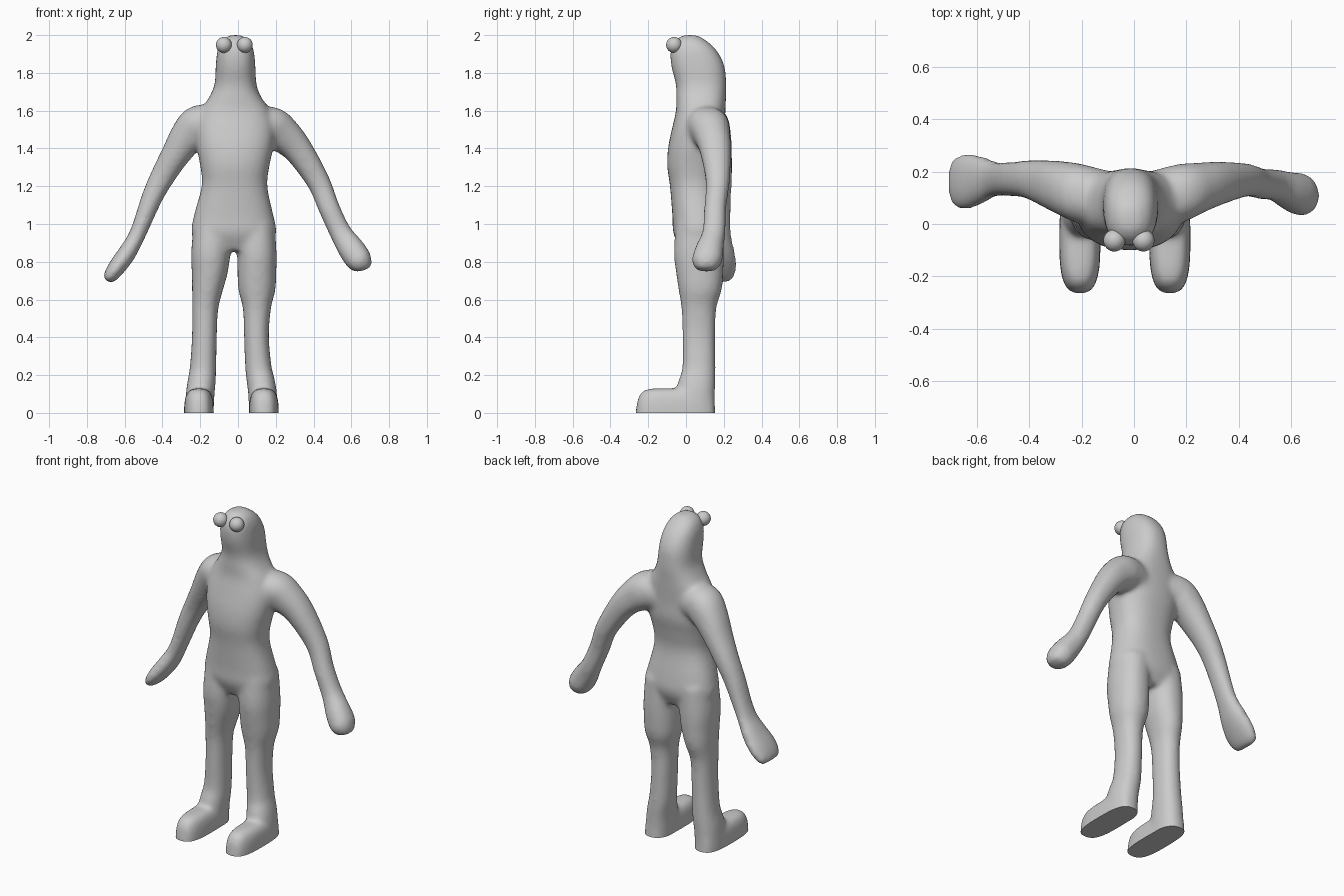
import bpy, bmesh, math
from mathutils import Vector

if "Cube" in bpy.data.objects:
    bpy.data.objects.remove(bpy.data.objects["Cube"])

skin = bpy.data.materials.new("clay grey")
skin.diffuse_color = (0.6, 0.6, 0.6, 1)
skin.use_nodes = True
skin.node_tree.nodes["Principled BSDF"].inputs["Base Color"].default_value = skin.diffuse_color
INFLATE = 0.004  # makes up for the shrinkage of the smoothing pass


def spline(rows, steps=4):
    """Catmull-Rom interpolation of the section rows."""
    out = []
    for i in range(len(rows) - 1):
        a, b, c, d = (rows[min(max(k, 0), len(rows) - 1)] for k in (i - 1, i, i + 1, i + 2))
        for s in range(steps):
            t = s / steps
            out.append([0.5 * (2 * q + (r - p) * t + (2 * p - 5 * q + 4 * r - w) * t * t
                               + (3 * q - p - 3 * r + w) * t ** 3)
                        for p, q, r, w in zip(a, b, c, d)])
    return out + [list(rows[-1])]


def loft(bm, rows, power=2.2, sides=32):
    """Skin superellipse sections (x, y, z, half width, half depth in y)."""
    rows = spline(rows)
    rings = []
    for i, (x, y, z, ru, rv) in enumerate(rows):
        p, q = rows[max(i - 1, 0)], rows[min(i + 1, len(rows) - 1)]
        across = Vector((q[2] - p[2], 0, p[0] - q[0])).normalized()
        ring = []
        for k in range(sides):
            a = 2 * math.pi * k / sides
            c, s = math.cos(a), math.sin(a)
            u = math.copysign(abs(c) ** (2 / power), c) * (max(ru, 0.005) + INFLATE)
            v = math.copysign(abs(s) ** (2 / power), s) * (max(rv, 0.005) + INFLATE)
            ring.append(bm.verts.new(Vector((x, y, z)) + across * u + Vector((0, v, 0))))
        rings.append(ring)
    faces = [bm.faces.new(rings[0]), bm.faces.new(rings[-1][::-1])]
    for r0, r1 in zip(rings, rings[1:]):
        for k in range(sides):
            n = (k + 1) % sides
            faces.append(bm.faces.new((r0[k], r1[k], r1[n], r0[n])))
    bmesh.ops.recalc_face_normals(bm, faces=faces)


bm = bmesh.new()

# Torso, neck and head
loft(bm, [
    (-.022, .068, .86, .17, .09), (-.022, .067, .95, .220, .13), (-.022, .062, 1.04, .208, .13),
    (-.018, .043, 1.20, .170, .124), (-.017, .042, 1.31, .180, .138), (-.016, .055, 1.41, .20, .145),
    (-.015, .066, 1.51, .205, .135), (-.014, .078, 1.60, .18, .127), (-.014, .080, 1.67, .135, .128),
    (-.013, .080, 1.74, .107, .130), (-.013, .062, 1.84, .101, .137), (-.013, .040, 1.92, .092, .118),
    (-.013, .025, 1.97, .070, .080), (-.013, .02, 2.0, .03, .035)], 2.4)

# Legs: shared heights and depths, own centre line and width
LEG = [(1.0, .07, .12), (.85, .068, .128), (.75, .072, .122), (.65, .075, .11), (.55, .068, .088),
       (.40, .068, .083), (.24, .068, .084), (.17, .058, .094), (.10, .05, .1), (-.05, .05, .1)]
LEG_X = {
    "left": [(-.13, .10), (-.144, .1), (-.150, .092), (-.163, .077), (-.174, .065),
             (-.178, .062), (-.185, .066), (-.192, .070), (-.2, .072), (-.207, .072)],
    "right": [(.09, .10), (.1, .1), (.1, .099), (.1, .094), (.1, .07),
              (.098, .062), (.108, .066), (.12, .070), (.13, .072), (.137, .072)]}
for side in LEG_X.values():
    loft(bm, [(x, y, z, w, d) for (x, w), (z, y, d) in zip(side, LEG)])
    # Foot: long rounded block, trimmed flat at the ground later
    fx = side[-1][0]
    loft(bm, [(fx, -.055, -.06, .075, .207), (fx, -.055, .0, .075, .207), (fx, -.054, .05, .073, .203),
              (fx, -.050, .09, .066, .195), (fx, -.045, .118, .05, .175), (fx, -.04, .13, .025, .14)], 3)

# Arms, ending in flat paddle hands
loft(bm, [(-.10, .10, 1.52, .09, .10), (-.20, .115, 1.52, .108, .11), (-.265, .135, 1.465, .092, .10),
          (-.335, .155, 1.36, .072, .085), (-.40, .17, 1.25, .061, .07), (-.455, .172, 1.14, .052, .063),
          (-.53, .172, .95, .040, .063), (-.585, .168, .85, .044, .088), (-.635, .162, .78, .043, .102),
          (-.675, .160, .725, .034, .094), (-.695, .16, .70, .018, .07)])
loft(bm, [(.07, .10, 1.51, .09, .10), (.17, .115, 1.51, .108, .11), (.24, .135, 1.47, .094, .095),
          (.32, .155, 1.39, .074, .08), (.425, .168, 1.225, .058, .06), (.48, .155, 1.09, .053, .055),
          (.54, .148, .96, .054, .057), (.595, .125, .875, .066, .070), (.64, .112, .81, .066, .077),
          (.668, .108, .772, .045, .055), (.675, .107, .758, .02, .03)])

# Fuse everything into one soft skin
mesh = bpy.data.meshes.new("body")
bm.to_mesh(mesh)
bm.free()
body = bpy.data.objects.new("body", mesh)
bpy.context.collection.objects.link(body)
remesh = body.modifiers.new("fuse", 'REMESH')
remesh.mode = 'VOXEL'
remesh.voxel_size = 0.012
soften = body.modifiers.new("soften", 'SMOOTH')
soften.factor = 0.5
soften.iterations = 16
fused = bpy.data.meshes.new_from_object(body.evaluated_get(bpy.context.evaluated_depsgraph_get()))
body.modifiers.clear()

# Flat soles on the ground
bm = bmesh.new()
bm.from_mesh(fused)
cut = bmesh.ops.bisect_plane(bm, geom=bm.verts[:] + bm.edges[:] + bm.faces[:],
                             plane_co=(0, 0, 0), plane_no=(0, 0, 1), clear_inner=True)
bmesh.ops.holes_fill(bm, edges=[e for e in cut["geom_cut"] if isinstance(e, bmesh.types.BMEdge)])
bmesh.ops.recalc_face_normals(bm, faces=bm.faces[:])
bm.to_mesh(fused)
bm.free()
body.data = fused
fused.materials.clear()
fused.materials.append(skin)

# Eyes
parts = [body]
for name, x in (("left_eye", -.075), ("right_eye", .036)):
    bpy.ops.mesh.primitive_uv_sphere_add(segments=32, ring_count=16, radius=.042, location=(x, -.063, 1.948))
    eye = bpy.context.object
    eye.name = name
    eye.data.materials.append(skin)
    parts.append(eye)

for ob in parts:
    bpy.ops.object.select_all(action='DESELECT')
    ob.select_set(True)
    bpy.context.view_layer.objects.active = ob
    bpy.ops.object.shade_smooth_by_angle(angle=math.radians(45))
